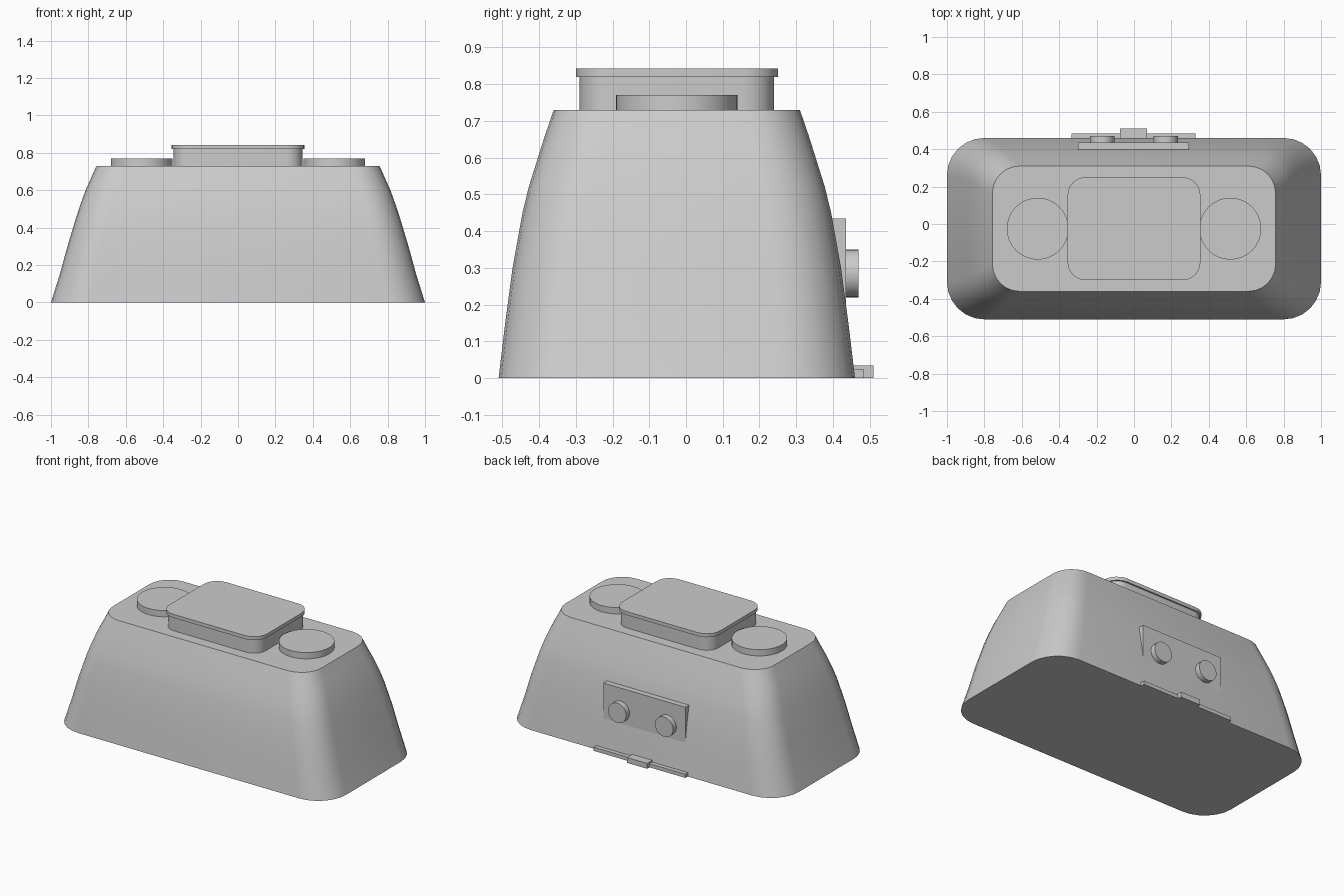
import bpy, bmesh, math
from mathutils import Matrix

if "Cube" in bpy.data.objects:
    bpy.data.objects.remove(bpy.data.objects["Cube"])

CY = -0.025  # depth centre of the main body

grey = bpy.data.materials.new("light grey")
grey.diffuse_color = (0.6, 0.6, 0.6, 1)
grey.use_nodes = True
grey.node_tree.nodes["Principled BSDF"].inputs["Base Color"].default_value = grey.diffuse_color


def finish(name, bm, angle=35):
    bmesh.ops.recalc_face_normals(bm, faces=bm.faces)
    me = bpy.data.meshes.new(name)
    bm.to_mesh(me)
    bm.free()
    me.materials.append(grey)
    ob = bpy.data.objects.new(name, me)
    bpy.context.collection.objects.link(ob)
    bpy.ops.object.select_all(action='DESELECT')
    ob.select_set(True)
    bpy.context.view_layer.objects.active = ob
    bpy.ops.object.shade_smooth_by_angle(angle=math.radians(angle))
    return ob


def rounded_loft(name, rings, seg=6):
    """Skin rounded rectangles given as (z, half x, half y, corner radius)."""
    bm = bmesh.new()
    loops = []
    for z, hx, hy, r in rings:
        loop = []
        for q, (sx, sy) in enumerate([(1, 1), (-1, 1), (-1, -1), (1, -1)]):
            for i in range(seg + 1):
                a = math.pi / 2 * (q + i / seg)
                loop.append(bm.verts.new((sx * (hx - r) + r * math.cos(a),
                                          CY + sy * (hy - r) + r * math.sin(a), z)))
        loops.append(loop)
    n = len(loops[0])
    for lo, hi in zip(loops, loops[1:]):
        for i in range(n):
            j = (i + 1) % n
            bm.faces.new((lo[i], lo[j], hi[j], hi[i]))
    bm.faces.new(loops[0][::-1])
    bm.faces.new(loops[-1])
    return finish(name, bm)


def box(name, x0, x1, y0, y1, z0, z1):
    bm = bmesh.new()
    m = (Matrix.Translation(((x0 + x1) / 2, (y0 + y1) / 2, (z0 + z1) / 2))
         @ Matrix.Diagonal((x1 - x0, y1 - y0, z1 - z0, 1)))
    bmesh.ops.create_cube(bm, size=1, matrix=m)
    return finish(name, bm)


def cylinder(name, loc, r, depth, rot=Matrix(), seg=48):
    bm = bmesh.new()
    bmesh.ops.create_cone(bm, cap_ends=True, segments=seg, radius1=r, radius2=r,
                          depth=depth, matrix=Matrix.Translation(loc) @ rot)
    return finish(name, bm)


# Tapered, gently bowed housing
rounded_loft("housing", [
    (0.0, 1.0, 0.485, 0.20),
    (0.15, 0.953, 0.467, 0.19),
    (0.30, 0.912, 0.447, 0.18),
    (0.45, 0.867, 0.42, 0.17),
    (0.52, 0.844, 0.403, 0.165),
    (0.60, 0.815, 0.378, 0.16),
    (0.66, 0.788, 0.359, 0.155),
    (0.73, 0.757, 0.335, 0.145),
])

# Raised centre block with overhanging cap
rounded_loft("centre_block", [(0.71, 0.345, 0.265, 0.085), (0.82, 0.345, 0.265, 0.085)])
rounded_loft("centre_cap", [(0.82, 0.355, 0.275, 0.095), (0.843, 0.355, 0.275, 0.095)])

# Round buttons on top and knobs on the back plate
turn = Matrix.Rotation(math.pi / 2, 4, 'X')
for side, s in (("left", -1), ("right", 1)):
    cylinder(side + "_top_button", (s * 0.515, CY, 0.745), 0.165, 0.052)
    cylinder(side + "_back_knob", (s * 0.17, 0.445, 0.285), 0.065, 0.05, turn, 32)

# Back plate, and hinge strip with tab at the base
box("back_plate", -0.30, 0.295, 0.36, 0.435, 0.135, 0.435)
box("base_strip", -0.335, 0.33, 0.40, 0.485, 0.0, 0.024)
box("base_tab", -0.075, 0.07, 0.40, 0.51, 0.0, 0.035)
